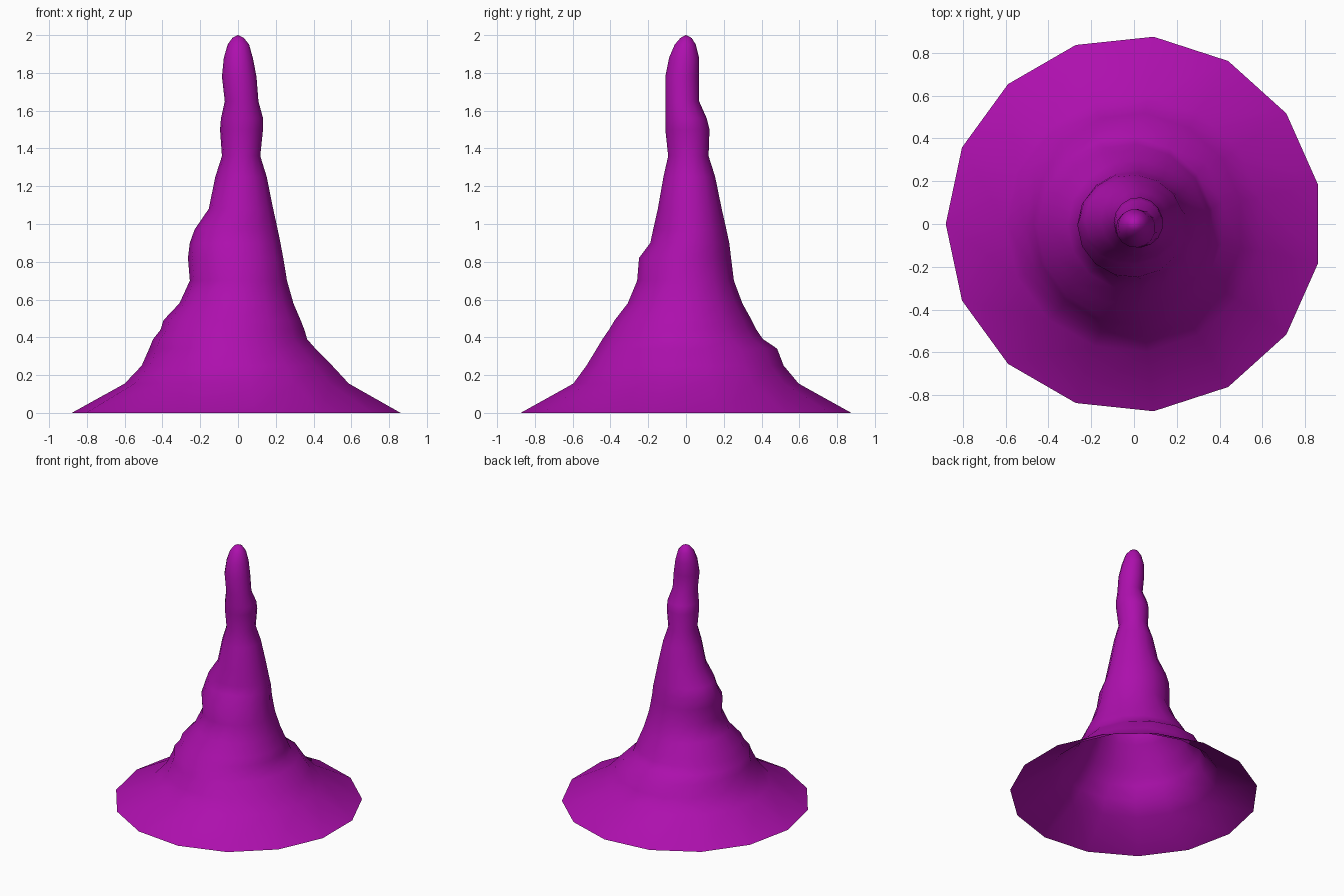
import bpy, bmesh, math

SIDES = 15
# Ring profile: height, left x, right x, front y, back y
RINGS = [
    (0.00, -0.88, 0.88, -0.88, 0.88),
    (0.155, -0.60, 0.60, -0.60, 0.60),
    (0.25, -0.51, 0.51, -0.53, 0.52),
    (0.34, -0.47, 0.42, -0.475, 0.485),
    (0.39, -0.45, 0.375, -0.445, 0.41),
    (0.44, -0.41, 0.36, -0.41, 0.375),
    (0.49, -0.395, 0.34, -0.38, 0.35),
    (0.58, -0.31, 0.30, -0.31, 0.30),
    (0.70, -0.255, 0.265, -0.26, 0.255),
    (0.82, -0.265, 0.245, -0.25, 0.24),
    (0.90, -0.255, 0.23, -0.19, 0.23),
    (0.97, -0.23, 0.215, -0.175, 0.215),
    (1.08, -0.155, 0.19, -0.15, 0.19),
    (1.25, -0.12, 0.155, -0.12, 0.155),
    (1.36, -0.085, 0.12, -0.095, 0.12),
    (1.50, -0.095, 0.135, -0.11, 0.125),
    (1.56, -0.09, 0.135, -0.11, 0.11),
    (1.65, -0.07, 0.11, -0.11, 0.07),
    (1.78, -0.085, 0.10, -0.11, 0.07),
    (1.88, -0.075, 0.08, -0.09, 0.07),
    (1.95, -0.055, 0.06, -0.06, 0.052),
    (1.985, -0.03, 0.032, -0.03, 0.03),
]

bm = bmesh.new()


def ring(z, x0, x1, y0, y1):
    """Loop of vertices on an off-centre ellipse."""
    verts = []
    for i in range(SIDES):
        a = math.pi + 2 * math.pi * i / SIDES
        verts.append(bm.verts.new(((x0 + x1) / 2 + (x1 - x0) / 2 * math.cos(a),
                                   (y0 + y1) / 2 + (y1 - y0) / 2 * math.sin(a), z)))
    return verts


# Open brim and crumpled cone, one thin sheet
loops = [ring(*r) for r in RINGS]
for low, high in zip(loops, loops[1:]):
    for i in range(SIDES):
        j = (i + 1) % SIDES
        bm.faces.new((low[i], low[j], high[j], high[i]))

# Rounded tip
tip = bm.verts.new((0, 0, 2.0))
for i in range(SIDES):
    bm.faces.new((loops[-1][i], loops[-1][(i + 1) % SIDES], tip))

for f in bm.faces:
    f.smooth = True
mesh = bpy.data.meshes.new("pointed_hat")
bm.to_mesh(mesh)
bm.free()

hat = bpy.data.objects.new("pointed_hat", mesh)
bpy.context.collection.objects.link(hat)

# Purple cloth
mat = bpy.data.materials.new("purple_cloth")
mat.diffuse_color = (0.42, 0.005, 0.42, 1)
mesh.materials.append(mat)
